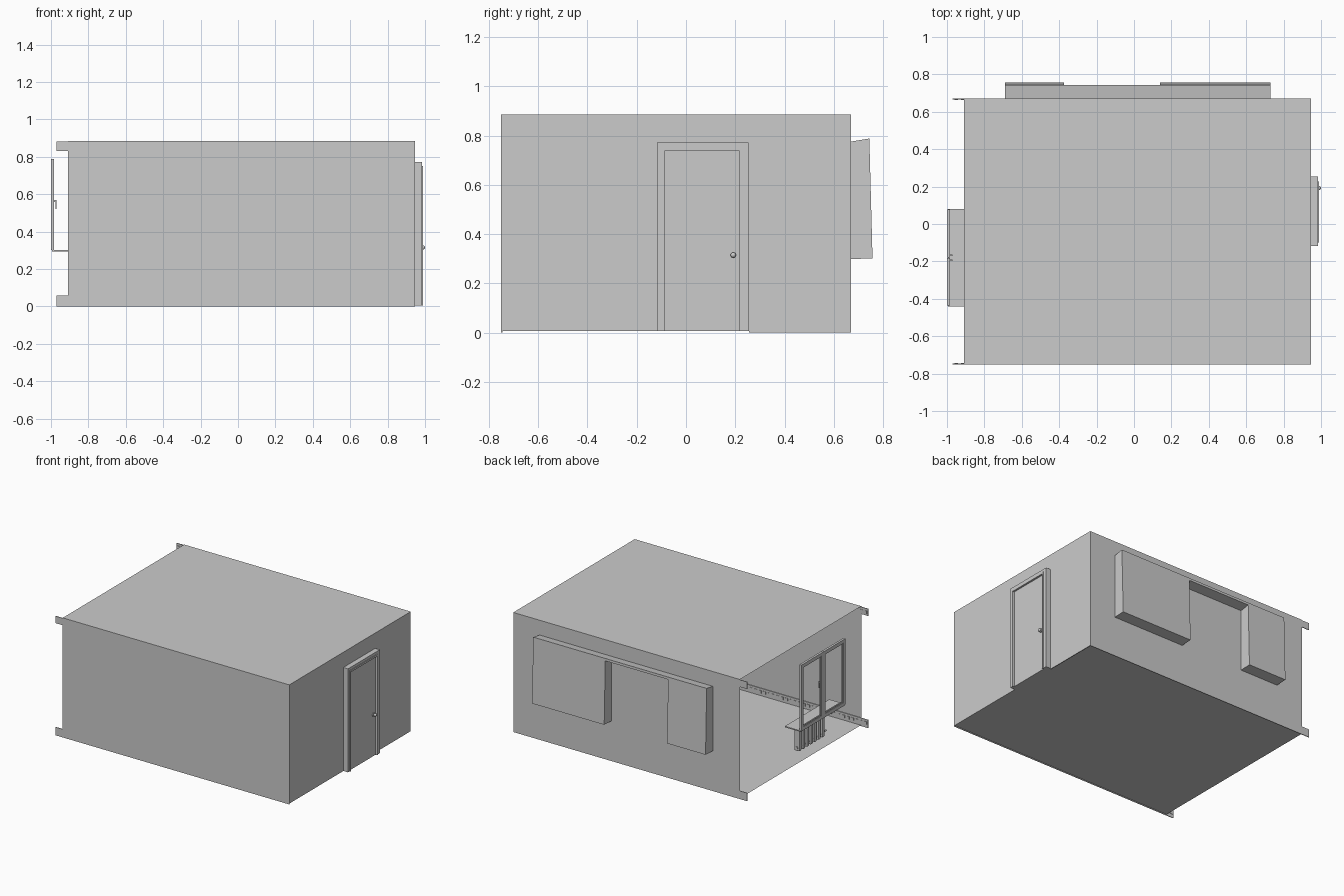
import bpy, bmesh
from mathutils import Matrix, Vector

if "Cube" in bpy.data.objects:
    bpy.data.objects.remove(bpy.data.objects["Cube"])


def make(name, bm):
    bmesh.ops.recalc_face_normals(bm, faces=bm.faces)
    me = bpy.data.meshes.new(name)
    bm.to_mesh(me)
    bm.free()
    ob = bpy.data.objects.new(name, me)
    bpy.context.collection.objects.link(ob)
    return ob


def add_box(bm, x, y, z):
    size = Matrix.Diagonal((x[1] - x[0], y[1] - y[0], z[1] - z[0], 1))
    mid = Matrix.Translation((sum(x) / 2, sum(y) / 2, sum(z) / 2))
    return bmesh.ops.create_cube(bm, size=1, matrix=mid @ size)["verts"]


def boxes(name, *parts):
    bm = bmesh.new()
    for p in parts:
        add_box(bm, *p)
    return make(name, bm)


def prism(name, profile, x0, x1):
    # extrudes a (y, z) profile along x
    bm = bmesh.new()
    face = bm.faces.new([bm.verts.new((x0, y, z)) for y, z in profile])
    ext = bmesh.ops.extrude_face_region(bm, geom=[face])["geom"]
    bmesh.ops.translate(bm, vec=(x1 - x0, 0, 0),
                        verts=[v for v in ext if isinstance(v, bmesh.types.BMVert)])
    return make(name, bm)


def rod(name, a, b, r, sides=12):
    a, b = Vector(a), Vector(b)
    bm = bmesh.new()
    rot = (b - a).to_track_quat("Z", "Y").to_matrix().to_4x4()
    bmesh.ops.create_cone(bm, cap_ends=True, segments=sides, radius1=r, radius2=r,
                          depth=(b - a).length, matrix=Matrix.Translation((a + b) / 2) @ rot)
    return make(name, bm)


# Room shell: thin surfaces, open on the left
X0, X1, Y0, Y1, Z0, Z1 = -0.91, 0.945, -0.75, 0.67, 0.006, 0.885
bm = bmesh.new()
add_box(bm, (X0, X1), (Y0, Y1), (Z0, Z1))
bmesh.ops.recalc_face_normals(bm, faces=bm.faces)
left = [f for f in bm.faces if f.normal.x < -0.5]
bmesh.ops.delete(bm, geom=left, context="FACES_ONLY")
make("room_shell", bm)

# Skirting and cornice with small repeated blocks, on front and back walls
for wall, y, s in (("front", Y0, 1), ("back", Y1, -1)):
    skirting, cornice = [], []

    def strip(x, depth, z):
        return (x, tuple(sorted((y, y + s * depth))), z)

    skirting.append(strip((-0.97, X1), 0.005, (0, 0.06)))
    cornice.append(strip((-0.97, X1), 0.005, (0.83, 0.882)))
    for i in range(53):
        x = -0.96 + i * 0.036
        skirting.append(strip((x, x + 0.02), 0.008, (0.025, 0.045)))
        cornice.append(strip((x, x + 0.02), 0.008, (0.845, 0.865)))
    boxes(wall + "_skirting", *skirting)
    boxes(wall + "_cornice", *cornice)

# Skirting and cornice on the right wall
boxes("right_skirting", ((0.939, X1), (Y0, -0.115), (0.006, 0.06)),
      ((0.939, X1), (0.255, Y1), (0, 0.06)))
boxes("right_cornice", ((0.939, X1), (Y0, Y1), (0.83, 0.882)))

# Leaning wall cabinets that pass through the back wall, joined by a top board
cabinet = [(0.62, 0.767), (0.744, 0.788), (0.757, 0.302), (0.62, 0.296)]
prism("cabinet_left", cabinet, -0.69, -0.375)
prism("cabinet_right", cabinet, 0.14, 0.73)
prism("cabinet_top_board",
      [(0.62, 0.767), (0.744, 0.788), (0.7445, 0.77), (0.62, 0.75)], -0.375, 0.14)

# Door with frame and inner bead
boxes("door_frame",
      ((0.925, 0.983), (-0.117, -0.09), (Z0, 0.772)),
      ((0.925, 0.983), (0.22, 0.254), (Z0, 0.772)),
      ((0.925, 0.983), (-0.09, 0.22), (0.74, 0.772)))
boxes("door_bead",
      ((0.93, 0.988), (-0.098, -0.088), (Z0, 0.752)),
      ((0.93, 0.988), (0.218, 0.228), (Z0, 0.752)),
      ((0.93, 0.988), (-0.088, 0.218), (0.738, 0.752)))
boxes("door_panel", ((0.935, 0.974), (-0.09, 0.22), (Z0, 0.74)))
rod("knob_plate", (0.97, 0.192, 0.315), (0.98, 0.192, 0.315), 0.014, 16)
rod("knob_stem", (0.975, 0.192, 0.315), (0.992, 0.192, 0.315), 0.005)
bm = bmesh.new()
bmesh.ops.create_uvsphere(bm, u_segments=16, v_segments=10, radius=0.011,
                          matrix=Matrix.Translation((0.989, 0.192, 0.315)))
for f in bm.faces:
    f.smooth = True
make("door_knob", bm)

# Two window sashes, each a thick frame with a thinner inner rim, and a handle
for name, a, b, h in (("window_sash_front", -0.437, -0.181, -0.193),
                      ("window_sash_back", -0.179, 0.077, -0.167)):
    parts = []
    for inset, w, x in ((0, 0.022, (-1, -0.983)), (0.022, 0.008, (-0.996, -0.987))):
        y0, y1, z0, z1 = a + inset, b - inset, 0.302 + inset, 0.789 - inset
        parts += [(x, (y0, y0 + w), (z0, z1)), (x, (y1 - w, y1), (z0, z1)),
                  (x, (y0 + w, y1 - w), (z0, z0 + w)), (x, (y0 + w, y1 - w), (z1 - w, z1))]
    boxes(name, *parts)
    boxes(name + "_handle", ((-0.984, -0.972), (h - 0.004, h + 0.004), (0.558, 0.57)),
          ((-0.976, -0.97), (h - 0.004, h + 0.004), (0.52, 0.57)))
boxes("window_sill", ((-0.995, -0.865), (-0.44, 0.08), (0.294, 0.302)))

# Radiator: rounded columns between two headers, with pipes
for i in range(7):
    y = -0.045 - i * 0.045
    col = boxes(f"radiator_column_{i + 1}", ((-0.907, -0.862), (y - 0.014, y + 0.014), (0.08, 0.27)))
    bev = col.modifiers.new("round", "BEVEL")
    bev.width, bev.segments = 0.008, 2
for name, z in (("lower", 0.105), ("upper", 0.245)):
    rod(f"radiator_{name}_header", (-0.885, -0.335, z), (-0.885, -0.025, z), 0.01)
    rod(f"radiator_{name}_pipe", (-0.885, -0.375, z), (-0.885, -0.33, z), 0.006)
